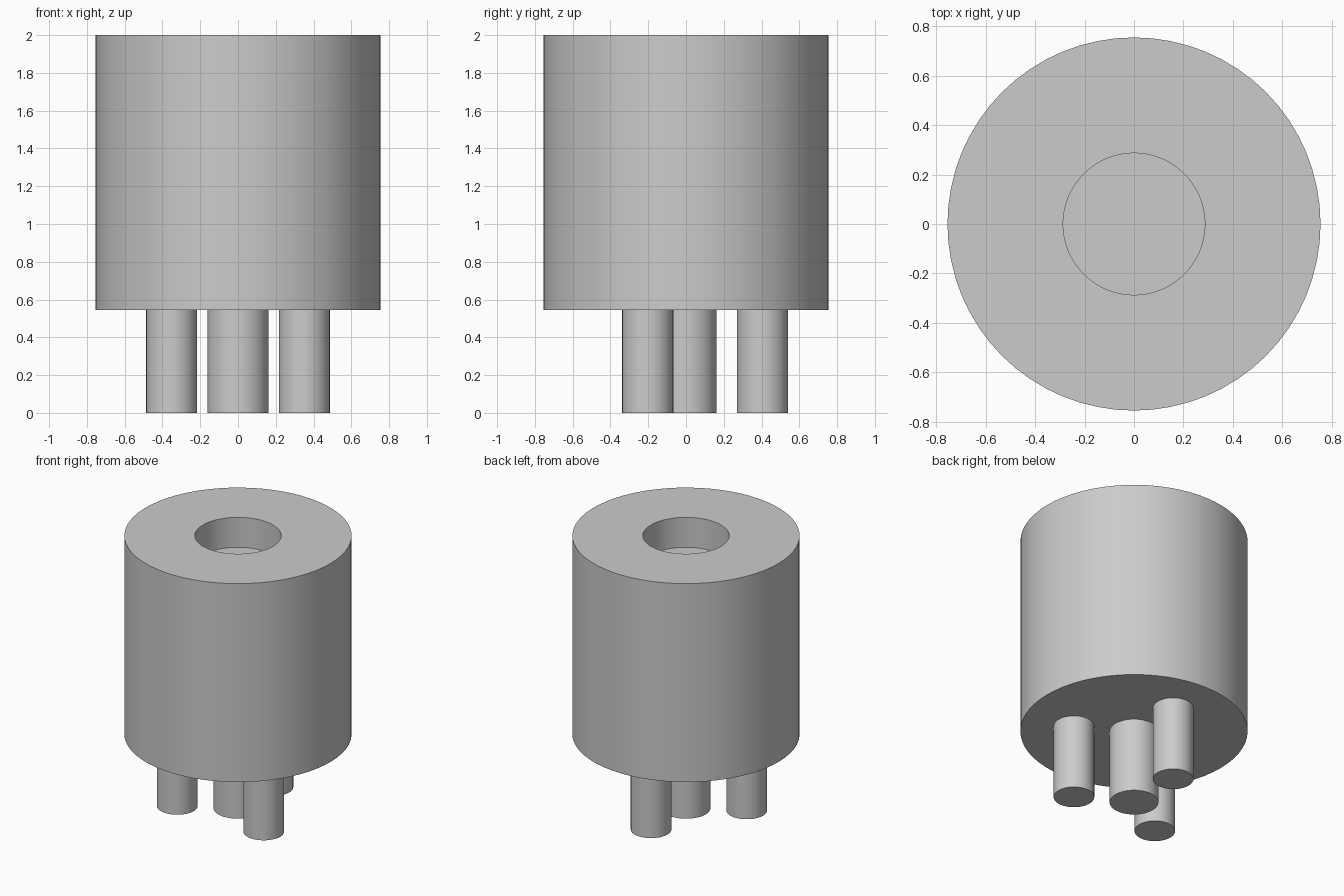
import bpy
import bmesh
import math

cube = bpy.data.objects.get("Cube")
if cube:
    bpy.data.objects.remove(cube, do_unlink=True)

SEGMENTS = 64
BASE_Z = 0.545      # underside of the body
TOP_Z = 2.0

grey = bpy.data.materials.new("plain grey")
grey.use_nodes = True
colour = (0.6, 0.6, 0.6, 1.0)
grey.diffuse_color = colour
grey.node_tree.nodes["Principled BSDF"].inputs["Base Color"].default_value = colour


def lathe(name, profile, location=(0, 0, 0)):
    """Spin an (radius, height) profile around z; ends on the axis close it."""
    bm = bmesh.new()
    verts = [bm.verts.new((r, 0, z)) for r, z in profile]
    edges = [bm.edges.new(pair) for pair in zip(verts, verts[1:])]
    bmesh.ops.spin(bm, geom=verts + edges, cent=(0, 0, 0), axis=(0, 0, 1),
                   angle=math.tau, steps=SEGMENTS, use_merge=True)
    bmesh.ops.remove_doubles(bm, verts=bm.verts, dist=1e-5)
    bmesh.ops.recalc_face_normals(bm, faces=bm.faces)
    mesh = bpy.data.meshes.new(name)
    bm.to_mesh(mesh)
    bm.free()
    mesh.materials.append(grey)
    obj = bpy.data.objects.new(name, mesh)
    obj.location = location
    bpy.context.collection.objects.link(obj)
    bpy.ops.object.select_all(action="DESELECT")
    obj.select_set(True)
    bpy.context.view_layer.objects.active = obj
    bpy.ops.object.shade_smooth_by_angle(angle=math.radians(30))
    return obj


def pin(name, radius, location=(0, 0, 0)):
    top = BASE_Z + 0.01     # slightly sunk into the body
    return lathe(name, [(0, 0), (radius, 0), (radius, top), (0, top)], location)


# Drum body with a blind round socket in its top
body_radius, socket_radius, socket_floor = 0.755, 0.287, TOP_Z - 0.22
lathe("body", [(0, BASE_Z), (body_radius, BASE_Z), (body_radius, TOP_Z),
               (socket_radius, TOP_Z), (socket_radius, socket_floor),
               (0, socket_floor)])

# Thick middle pin and three thinner pins evenly spaced around it
pin("centre_pin", 0.162)
for i, side in enumerate(("back", "front_right", "front_left")):
    angle = math.radians(90 + 120 * i)
    pin(side + "_pin", 0.135,
        (0.405 * math.cos(angle), 0.405 * math.sin(angle), 0))
